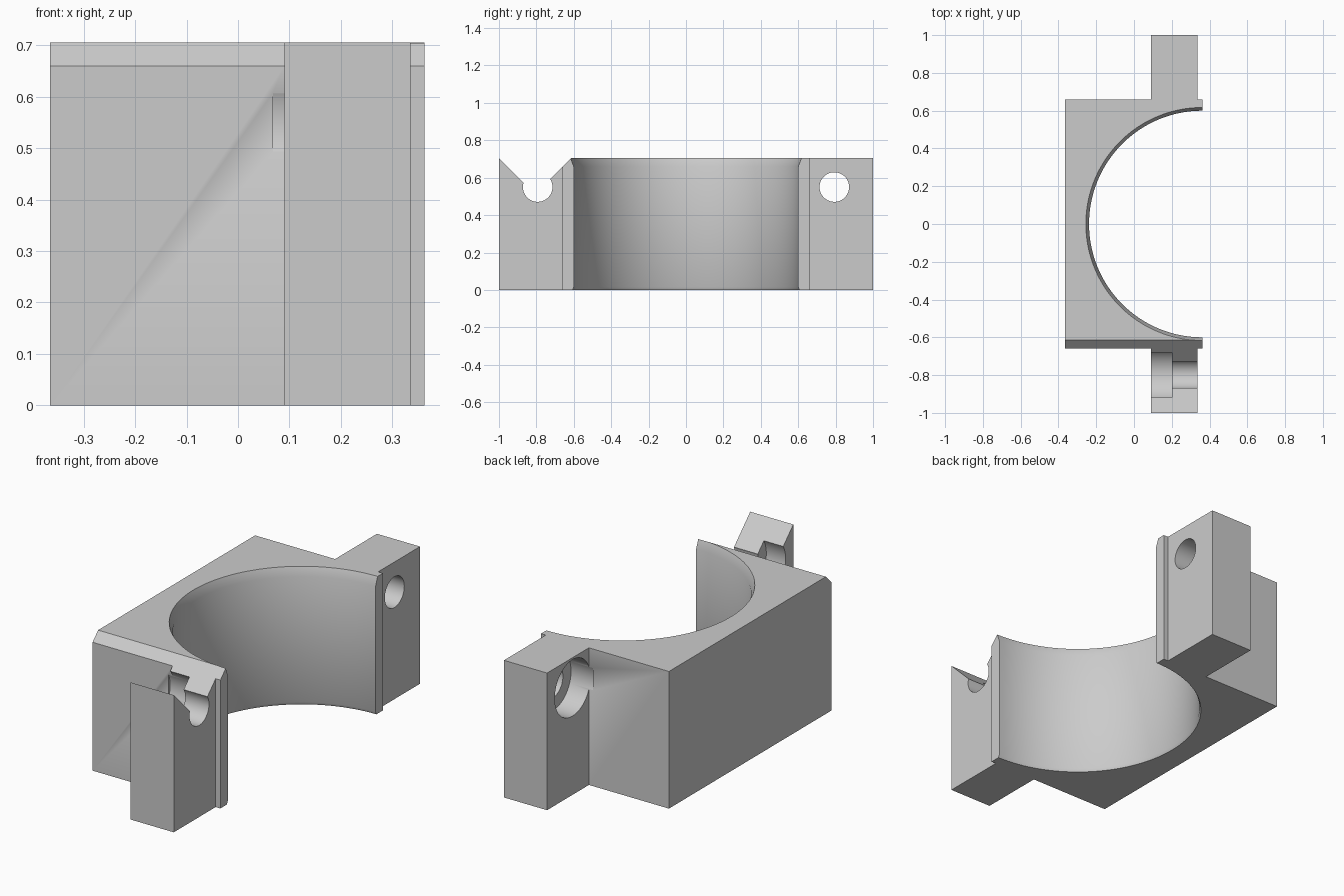
import bpy, bmesh, math
from mathutils import Matrix

if "Cube" in bpy.data.objects:
    bpy.data.objects.remove(bpy.data.objects["Cube"], do_unlink=True)

HEIGHT = 0.705
AXIS_X = 0.362          # centre of the half-round bore
PIN_Y, PIN_Z = 0.793, 0.55

grey = bpy.data.materials.new("plain grey")
grey.use_nodes = True
grey.diffuse_color = (0.6, 0.6, 0.6, 1)
grey.node_tree.nodes["Principled BSDF"].inputs["Base Color"].default_value = (0.6, 0.6, 0.6, 1)


def add_object(name, bm):
    bmesh.ops.recalc_face_normals(bm, faces=bm.faces)
    mesh = bpy.data.meshes.new(name)
    bm.to_mesh(mesh)
    bm.free()
    mesh.materials.append(grey)
    obj = bpy.data.objects.new(name, mesh)
    bpy.context.collection.objects.link(obj)
    return obj


def prism(name, points, offset):
    bm = bmesh.new()
    face = bm.faces.new([bm.verts.new(p) for p in points])
    new = bmesh.ops.extrude_face_region(bm, geom=[face])["geom"]
    bmesh.ops.translate(bm, vec=offset, verts=[v for v in new if isinstance(v, bmesh.types.BMVert)])
    return add_object(name, bm)


def lathe(name, profile, axis, segments):
    """Stack of rings (radius, height), closed with end caps."""
    bm = bmesh.new()
    rings = [[bm.verts.new((r * math.cos(a), r * math.sin(a), h))
              for a in (math.tau * i / segments for i in range(segments))]
             for r, h in profile]
    for low, high in zip(rings, rings[1:]):
        for i in range(segments):
            j = (i + 1) % segments
            bm.faces.new((low[i], low[j], high[j], high[i]))
    bm.faces.new(rings[0])
    bm.faces.new(rings[-1])
    bmesh.ops.transform(bm, matrix=axis, verts=bm.verts)
    return add_object(name, bm)


# Saddle block with a clamping ear at each end
half = [(-0.365, 0.66), (0.09, 0.66), (0.09, 1), (0.335, 1), (0.335, 0.66), (AXIS_X, 0.66)]
outline = half + [(x, -y) for x, y in reversed(half)]
body = prism("clamp_half", [(x, y, 0) for x, y in outline], (0, 0, HEIGHT))

# Half-round bore with a flared rim, small lead-in below
cutters = [lathe("bore_cutter",
                 [(0.607, -0.1), (0.607, 0), (0.6, 0.015), (0.6, 0.66),
                  (0.617, HEIGHT), (0.617, 0.8)],
                 Matrix.Translation((AXIS_X, 0, 0)), 128)]

# Stepped pin hole through each ear
for name, y in (("front", -PIN_Y), ("back", PIN_Y)):
    turn = Matrix.Translation((0, y, PIN_Z)) @ Matrix.Rotation(math.pi / 2, 4, "Y")
    cutters.append(lathe(name + "_pin_cutter",
                         [(0.145, 0.068), (0.145, 0.2), (0.079, 0.2), (0.079, 0.45)],
                         turn, 64))

# V-shaped entry slot above the front pin hole, also bevelling the block edge
tip_y, tip_z, rise = -0.8075, 0.5125, 0.3
cutters.append(prism("entry_slot_cutter",
                     [(-0.5, tip_y, tip_z), (-0.5, tip_y + rise, tip_z + rise),
                      (-0.5, tip_y - rise, tip_z + rise)], (1, 0, 0)))

for cutter in cutters:
    cutter.hide_render = True
    mod = body.modifiers.new(cutter.name, "BOOLEAN")
    mod.operation = "DIFFERENCE"
    mod.solver = "EXACT"
    mod.object = cutter

# Bake the cuts and discard the cutters
bpy.context.view_layer.update()
graph = bpy.context.evaluated_depsgraph_get()
result = bpy.data.meshes.new_from_object(body.evaluated_get(graph))
body.modifiers.clear()
body.data = result
for cutter in cutters:
    bpy.data.objects.remove(cutter, do_unlink=True)

for obj in bpy.context.selected_objects:
    obj.select_set(False)
body.select_set(True)
bpy.context.view_layer.objects.active = body
bpy.ops.object.shade_smooth_by_angle(angle=math.radians(30))
